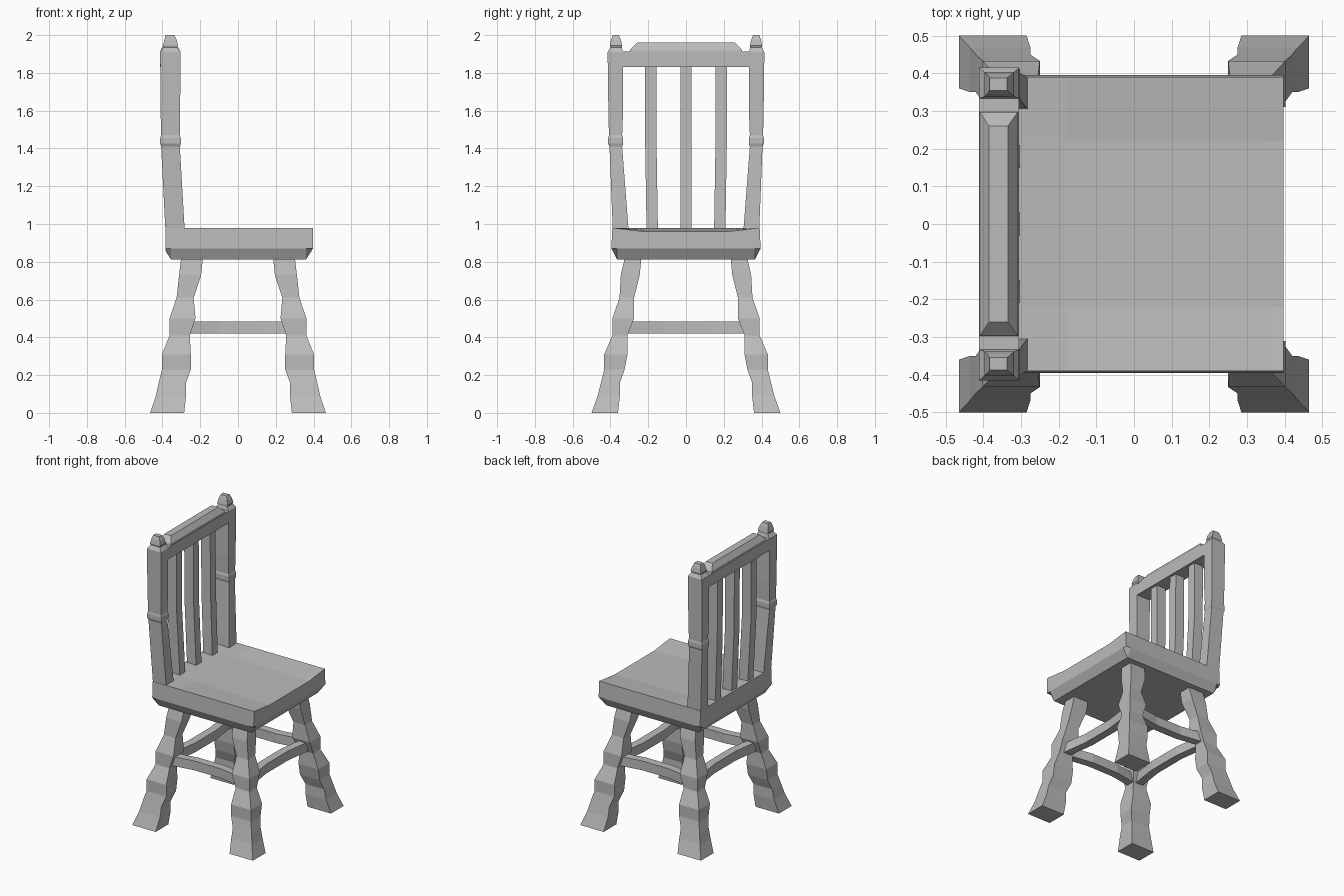
import bpy
import bmesh

old = bpy.data.objects.get("Cube")
if old:
    bpy.data.objects.remove(old, do_unlink=True)

wood = bpy.data.materials.new("grey wood")
wood.use_nodes = True
GREY = (0.5, 0.5, 0.5, 1)
wood.diffuse_color = GREY
wood.node_tree.nodes["Principled BSDF"].inputs["Base Color"].default_value = GREY


def loft(name, rings):
    """Skin a closed solid through rings that have equal point counts."""
    bm = bmesh.new()
    loops = [[bm.verts.new(p) for p in ring] for ring in rings]
    n = len(loops[0])
    for a, b in zip(loops, loops[1:]):
        for i in range(n):
            j = (i + 1) % n
            bm.faces.new((a[i], a[j], b[j], b[i]))
    bm.faces.new(loops[0])
    bm.faces.new(loops[-1])
    bmesh.ops.recalc_face_normals(bm, faces=bm.faces)
    mesh = bpy.data.meshes.new(name)
    bm.to_mesh(mesh)
    bm.free()
    mesh.materials.append(wood)
    obj = bpy.data.objects.new(name, mesh)
    bpy.context.collection.objects.link(obj)
    return obj


def rect(z, x0, x1, y0, y1, sx=1, sy=1):
    """Horizontal rectangle, optionally mirrored to another corner."""
    return [(sx * x, sy * y, z) for x, y in ((x0, y0), (x1, y0), (x1, y1), (x0, y1))]


# Turned square legs: height, inner x, outer x, inner y, outer y
LEG = [
    (0, .285, .465, .36, .5), (.09, .275, .435, .35, .468),
    (.16, .275, .42, .35, .45), (.23, .25, .402, .325, .433),
    (.31, .25, .402, .31, .433), (.41, .255, .362, .31, .39),
    (.5, .225, .362, .275, .39), (.61, .235, .325, .275, .352),
    (.73, .195, .312, .245, .345), (.83, .185, .3, .235, .322),
]
for sx, depth in ((1, "front"), (-1, "back")):
    for sy, side in ((1, "left"), (-1, "right")):
        loft(f"{depth}_{side}_leg", [rect(*row, sx, sy) for row in LEG])

# Stretchers, bowed gently inward between the legs
LOW, HIGH, HALF = .42, .485, .028
for s, side in ((1, "left"), (-1, "right")):
    for name, reach, offset, along_x in (
            ("side", .29, .345, True), ("cross", .34, .305, False)):
        rings = []
        for t in (-1, -.35, .35, 1):
            c = s * (offset - (0 if abs(t) == 1 else .03))
            section = [(c - HALF, LOW), (c + HALF, LOW), (c + HALF, HIGH), (c - HALF, HIGH)]
            rings.append([(t * reach, v, z) if along_x else (v, t * reach, z)
                          for v, z in section])
        label = side if along_x else ("front" if s > 0 else "back")
        loft(f"{label}_{name}_stretcher", rings)


# Seat: bevelled underside and a shallow scoop open to the front
def seat_ring(x, bottom, dip, width, inset=0):
    half = [(width - .03, bottom), (width, .87), (width - .005, .98 - inset),
            (.22, .98 - dip), (.08, .98 - dip)]
    return [(x, y, z) for y, z in half] + [(x, -y, z) for y, z in reversed(half)]


seat = loft("seat", [
    seat_ring(-.385, .86, 0, .395), seat_ring(-.355, .812, 0, .395),
    seat_ring(-.18, .812, .012, .395), seat_ring(.36, .812, .02, .395),
    seat_ring(.397, .87, .02, .395),
])

# Back posts, leaning back and out, with a ring and a stepped finial
POST = [
    (.86, -.385, -.28, .3, .385), (.98, -.385, -.283, .305, .388),
    (1.41, -.407, -.308, .338, .405), (1.425, -.412, -.303, .333, .412),
    (1.455, -.412, -.303, .333, .412), (1.47, -.407, -.308, .338, .408),
    (1.6, -.41, -.306, .333, .411), (1.91, -.412, -.305, .333, .415),
    (1.935, -.393, -.322, .34, .4), (1.945, -.397, -.318, .338, .403),
    (1.975, -.39, -.325, .345, .397), (2, -.383, -.337, .355, .388),
]
for sy, side in ((1, "left"), (-1, "right")):
    loft(f"{side}_back_post", [rect(*row, 1, sy) for row in POST])

# Top rail with a chamfered crest
loft("top_rail", [rect(z, -.412, -.305, -.34, .34) for z in (1.83, 1.912)])
loft("rail_crest", [rect(1.9, -.412, -.307, -.3, .3), rect(1.925, -.408, -.31, -.295, .295),
                    rect(1.96, -.385, -.335, -.26, .26)])

# Back slats following the lean of the posts
for name, low, high in (("left", .178, .186), ("centre", 0, 0), ("right", -.178, -.186)):
    loft(f"{name}_slat", [
        rect(z, x - .035, x + .035, y - .03, y + .03)
        for z, x, y in ((.92, -.335, low), (1.42, -.357, high), (1.86, -.359, high))])
